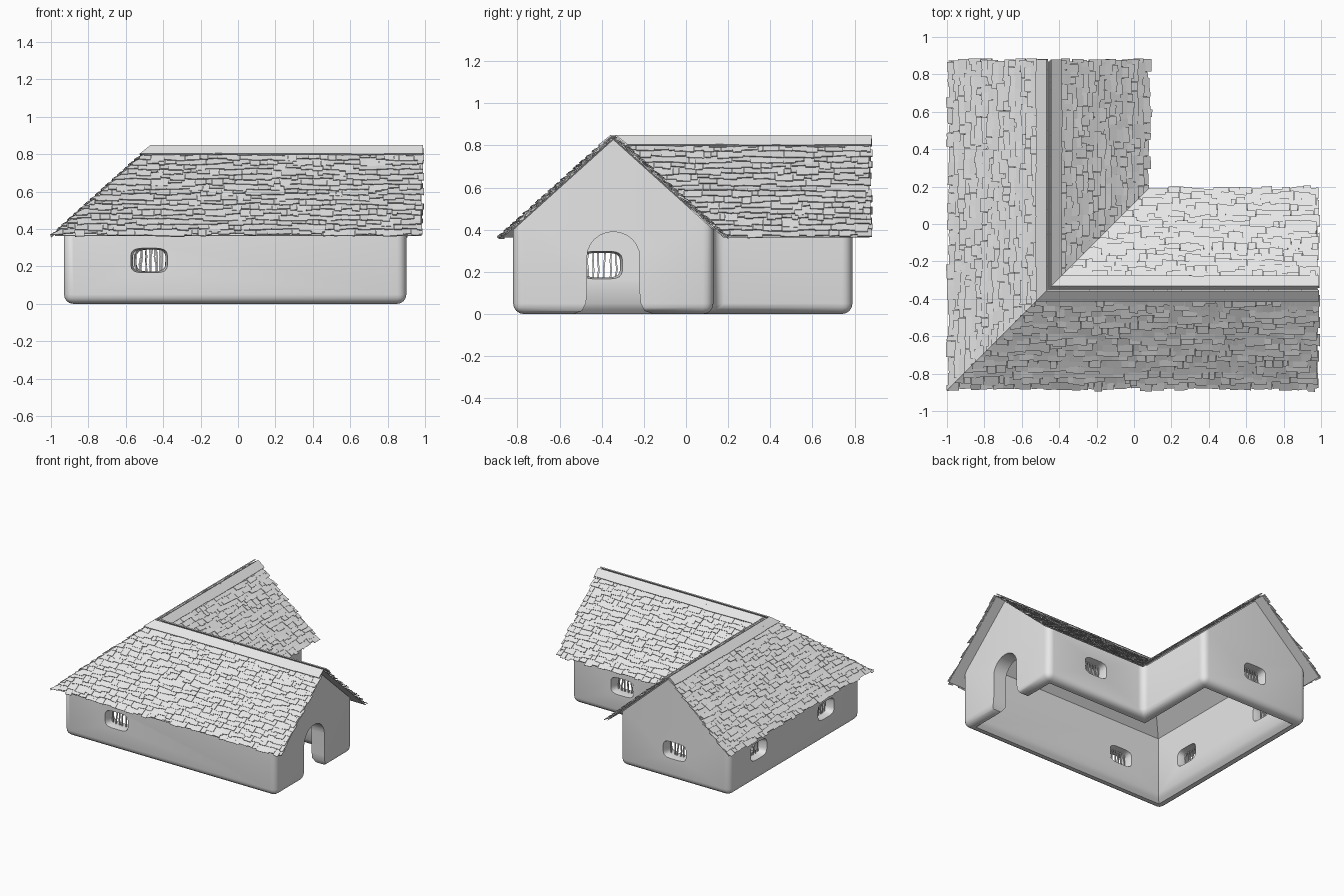
import bpy, bmesh, math, random
from mathutils import Vector

if "Cube" in bpy.data.objects:
    bpy.data.objects.remove(bpy.data.objects["Cube"])

random.seed(4)
RX, RY = -0.455, -0.345          # ridge crossing
SLOPE = 0.9                      # roof drop per unit outward
grey = bpy.data.materials.new("weathered_grey")
grey.diffuse_color = (0.8, 0.8, 0.8, 1)
grey.use_nodes = True
grey.node_tree.nodes["Principled BSDF"].inputs["Base Color"].default_value = grey.diffuse_color


def finish(bm, name, smooth=False):
    bmesh.ops.recalc_face_normals(bm, faces=bm.faces)
    me = bpy.data.meshes.new(name)
    bm.to_mesh(me)
    bm.free()
    me.materials.append(grey)
    ob = bpy.data.objects.new(name, me)
    bpy.context.collection.objects.link(ob)
    return ob


def loft(rings, name):
    """Closed solid through rings of equal point count."""
    bm = bmesh.new()
    vs = [[bm.verts.new(p) for p in r] for r in rings]
    n = len(vs[0])
    for a, b in zip(vs, vs[1:]):
        for i in range(n):
            bm.faces.new((a[i], a[(i + 1) % n], b[(i + 1) % n], b[i]))
    bm.faces.new(vs[0][::-1])
    bm.faces.new(vs[-1])
    return finish(bm, name)


def l_plan(d, z):
    """L-shaped footprint inset by d."""
    x0, x1, x2 = -0.93 + d, 0.90 - d, 0.02 - d
    y0, y1, y2 = -0.82 + d, 0.79 - d, 0.13 - d
    return [Vector(p + (z,)) for p in
            ((x0, y0), (x1, y0), (x1, y2), (x2, y2), (x2, y1), (x0, y1))]


# Walls: L-shaped shell with two gables and rounded corners
bm = bmesh.new()
b = [bm.verts.new(p) for p in l_plan(0, 0)]
e = [bm.verts.new(p) for p in l_plan(0, 0.40)]
r0, r1, r2 = [bm.verts.new(p) for p in
              ((RX, RY, 0.828), (0.90, RY, 0.828), (RX, 0.79, 0.828))]
bm.faces.new(b[::-1])
for i in range(6):
    j = (i + 1) % 6
    gable = {1: [r1], 4: [r2]}.get(i, [])
    bm.faces.new([e[i], b[i], b[j], e[j]] + gable)
for f in ((e[0], e[1], r1, r0), (e[2], e[3], r0, r1),
          (e[3], e[4], r2, r0), (e[5], e[0], r0, r2)):
    bm.faces.new(f)
bmesh.ops.recalc_face_normals(bm, faces=bm.faces)
edges = [ed for ed in bm.edges if min(v.co.z for v in ed.verts) < 0.01]
bmesh.ops.bevel(bm, geom=edges, offset=0.05, offset_type='OFFSET',
                segments=4, profile=0.5, affect='EDGES')
walls = finish(bm, "walls")

cutters = [loft([l_plan(d, z) for d, z in
                 ((0.07, -0.1), (0.07, 0), (0.09, 0.02), (0.11, 0.05), (0.11, 1.2))],
                "room_cutter")]

# Doorway with an arched head and flared foot
half = [(0.21, -0.05), (0.19, 0.0), (0.148, 0.015), (0.13, 0.05), (0.125, 0.1)]
arch = [(0.125 * math.cos(a), 0.27 + 0.12 * math.sin(a))
        for a in (math.pi * k / 12 for k in range(13))]
door = half + arch + [(-p, q) for p, q in half[::-1]]
cutters.append(loft([[Vector((x, RY + p, q)) for p, q in door] for x in (0.7, 1.0)],
                    "door_cutter"))

# Windows: flared rounded openings with thin crooked bars
bars = bmesh.new()


def window(x, y, nx, ny):
    n, t = Vector((nx, ny, 0)), Vector((-ny, nx, 0))
    c = Vector((x, y, 0.232))
    prof = []
    for k in range(20):
        a = 2 * math.pi * (k + 0.5) / 20
        ca, sa = math.cos(a), math.sin(a)
        prof.append((0.09 * math.copysign(abs(ca) ** 0.5, ca),
                     0.06 * math.copysign(abs(sa) ** 0.5, sa)))
    rings = [[c + n * d + t * p * s + Vector((0, 0, q * s)) for p, q in prof]
             for d, s in ((-0.2, 1.25), (-0.11, 1.1), (-0.06, 0.97), (0, 1.1), (0.06, 1.3))]
    cutters.append(loft(rings, "window_cutter"))
    for k in range(6):
        p = -0.068 + 0.027 * k
        path = [c - n * 0.06 + t * (p + random.uniform(-0.006, 0.006))
                + Vector((0, 0, z)) for z in (-0.066, -0.02, 0.02, 0.066)]
        rows = [[bars.verts.new(q + t * i * 0.004 + n * j * 0.004)
                 for i, j in ((-1, -1), (1, -1), (1, 1), (-1, 1))] for q in path]
        for a, b2 in zip(rows, rows[1:]):
            for i in range(4):
                j = (i + 1) % 4
                bars.faces.new((a[i], a[j], b2[j], b2[i]))
        bars.faces.new(rows[0][::-1])
        bars.faces.new(rows[-1])


window(-0.475, -0.82, 0, -1)
window(-0.93, -0.40, -1, 0)
window(-0.93, 0.43, -1, 0)
window(RX, 0.79, 0, 1)
window(0.46, 0.13, 0, 1)
finish(bars, "window_bars")

bpy.context.view_layer.objects.active = walls
walls.select_set(True)
for c in cutters:
    m = walls.modifiers.new("cut", 'BOOLEAN')
    m.operation, m.solver, m.object = 'DIFFERENCE', 'EXACT', c
    bpy.ops.object.modifier_apply(modifier=m.name)
    bpy.data.objects.remove(c)
bpy.ops.object.shade_smooth_by_angle(angle=math.radians(40))

# Roof slopes: underlay sheet, staggered shingles and ridge boards
LEN = math.hypot(0.53, 0.53 * SLOPE)


def roof_slope(name, along, out, end, clear_inner):
    along, out = Vector(along), Vector(out)
    top = Vector((RX, RY, 0.833))
    down = (out - Vector((0, 0, SLOPE))).normalized()
    nrm = (out * SLOPE + Vector((0, 0, 1))).normalized()

    def clip(bm):
        bmesh.ops.bisect_plane(bm, geom=bm.verts[:] + bm.edges[:] + bm.faces[:],
                               plane_co=top, plane_no=(1, -1, 0),
                               clear_inner=clear_inner, clear_outer=not clear_inner)

    def board(bm, s0, s1, t0, t1, h0, h1, th, skew=0.0):
        v = [bm.verts.new(top + along * s + down * t + nrm * h)
             for s, t, h in ((s0, t0, h0), (s1, t0, h0), (s1, t1 + skew, h1), (s0, t1, h1),
                             (s0, t0, h0 + th), (s1, t0, h0 + th),
                             (s1, t1 + skew, h1 + th), (s0, t1, h1 + th))]
        for f in ((3, 2, 1, 0), (4, 5, 6, 7), (0, 1, 5, 4),
                  (1, 2, 6, 5), (2, 3, 7, 6), (3, 0, 4, 7)):
            bm.faces.new([v[i] for i in f])

    bm = bmesh.new()
    board(bm, -0.56, end - 0.01, 0, LEN - 0.01, 0, 0, 0.003)
    rows = 17
    pitch = (LEN - 0.03) / rows
    for r in range(rows):
        s, stop = -0.6 + random.uniform(0, 0.05), end + random.uniform(-0.014, 0.006)
        while s < stop:
            w = random.uniform(0.025, 0.085)
            t1 = 0.03 + (r + 1) * pitch + random.uniform(-0.013, 0.008)
            board(bm, s, min(s + w, stop), 0.025 + r * pitch - 0.02, t1,
                  0.0, random.uniform(0.008, 0.019), 0.005, random.uniform(-0.006, 0.006))
            s += w + 0.001
    clip(bm)
    finish(bm, name + "_shingles")

    bm = bmesh.new()
    s = -0.1
    while s < end:
        w = random.uniform(0.2, 0.35)
        board(bm, s, min(s + w, end), 0, 0.072, 0.013, 0.017, 0.008, random.uniform(-0.004, 0.004))
        s += w
    clip(bm)
    finish(bm, name + "_ridge_board")


roof_slope("front_roof", (1, 0, 0), (0, -1, 0), 1.445, True)
roof_slope("rear_roof", (1, 0, 0), (0, 1, 0), 1.445, True)
roof_slope("left_roof", (0, 1, 0), (-1, 0, 0), 1.225, False)
roof_slope("inner_roof", (0, 1, 0), (1, 0, 0), 1.225, False)
